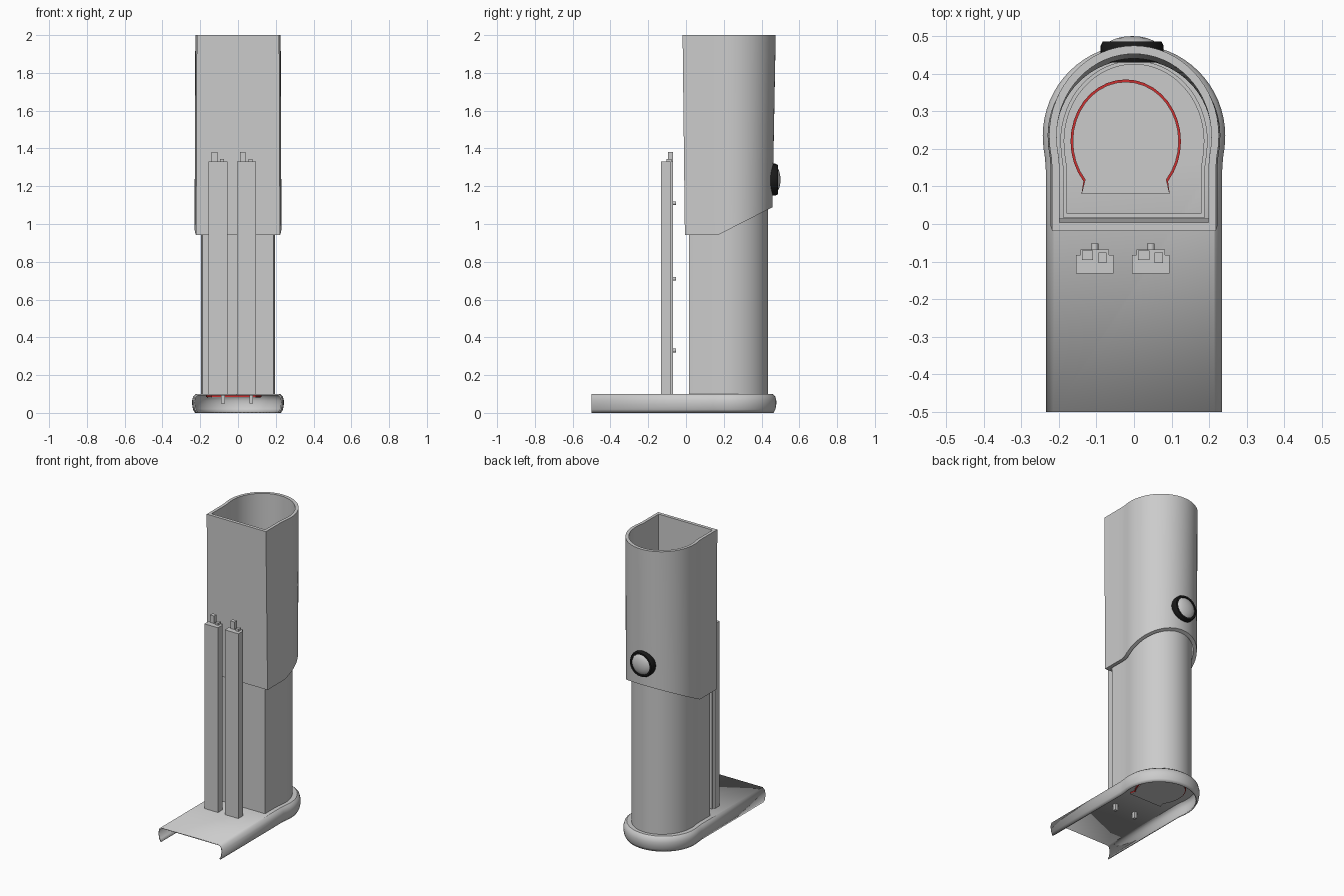
import bpy, bmesh, math

if "Cube" in bpy.data.objects:
    bpy.data.objects.remove(bpy.data.objects["Cube"])

def material(name, rgb):
    m = bpy.data.materials.new(name)
    m.diffuse_color = (*rgb, 1)
    m.use_nodes = True
    m.node_tree.nodes["Principled BSDF"].inputs["Base Color"].default_value = m.diffuse_color
    return m

def make(name, bm, mat=None, angle=35):
    bmesh.ops.recalc_face_normals(bm, faces=bm.faces[:])
    me = bpy.data.meshes.new(name)
    bm.to_mesh(me)
    bm.free()
    ob = bpy.data.objects.new(name, me)
    bpy.context.collection.objects.link(ob)
    if mat:
        me.materials.append(mat)
    bpy.ops.object.select_all(action='DESELECT')
    ob.select_set(True)
    bpy.context.view_layer.objects.active = ob
    bpy.ops.object.shade_smooth_by_angle(angle=math.radians(angle))
    return ob

def outline(w, front, rx, ry, cy, n=32):
    """Keyhole-like D: straight sides, slight flare, round back."""
    side = [(w, front), (w, cy - .09), (w * .75 + rx * .25, cy - .06), (w * .2 + rx * .8, cy - .03)]
    arc = [(rx * math.cos(math.pi * i / n), cy + ry * math.sin(math.pi * i / n)) for i in range(n + 1)]
    return side + arc + [(-x, y) for x, y in reversed(side)]

def loft(bm, rings, closed=True):
    rows = [[bm.verts.new(p) for p in r] for r in rings]
    for a, b in zip(rows, rows[1:]):
        n = len(a)
        for i in range(n if closed else n - 1):
            j = (i + 1) % n
            bm.faces.new((a[i], a[j], b[j], b[i]))
    return rows

def at(pts, z):
    return [(x, y, z(y) if callable(z) else z) for x, y in pts]

def box(bm, x0, x1, y0, y1, z0, z1):
    vs = bmesh.ops.create_cube(bm, size=1)['verts']
    for v in vs:
        v.co = ((x0 + x1) / 2 + v.co.x * (x1 - x0), (y0 + y1) / 2 + v.co.y * (y1 - y0),
                (z0 + z1) / 2 + v.co.z * (z1 - z0))

def lathe_y(name, prof, x, z, mat=None, closed=False):
    """Revolve (radius, y) profile around a y-axis line."""
    bm = bmesh.new()
    rings = [[(x + r * math.cos(t * math.tau / 40), y, z + r * math.sin(t * math.tau / 40))
              for t in range(40)] for r, y in prof]
    rows = loft(bm, rings)
    if closed:
        bm.faces.new(rows[0])
        bm.faces.new(rows[-1])
    return make(name, bm, mat)

# base: thin shell with bulging rim, open underneath and at the front end
bm = bmesh.new()
rings = []
for d, z in [(.015, 0), (.005, .018), (0, .045), (0, .065), (.006, .088), (.02, .1)]:
    rings.append(at(outline(.235 - d, -.5, .243 - d, .243 - d, .235), z))
rows = loft(bm, rings, closed=False)
bm.faces.new(rows[-1])
base = make("base_shell", bm)
sol = base.modifiers.new("thickness", 'SOLIDIFY')
sol.thickness = .008
sol.offset = -1

# lower column: hollow
bm = bmesh.new()
o = outline(.188, .016, .196, .215, .22)
i = outline(.178, .028, .186, .205, .22)
loft(bm, [at(o, .095), at(o, 1.2), at(i, 1.2), at(i, .095), at(o, .095)])
bmesh.ops.remove_doubles(bm, verts=bm.verts[:], dist=1e-5)
make("lower_column", bm)

# upper sleeve: hollow, bottom edge rising toward the back
def cut(y):
    return .942 + max(0, y - .17) * .51
bm = bmesh.new()
ob_, ot = outline(.222, -.006, .23, .222, .236), outline(.218, -.018, .226, .24, .235)
ib, it = outline(.198, .014, .206, .202, .236), outline(.198, .004, .206, .218, .235)
loft(bm, [at(ob_, cut), at(ot, 2), at(it, 2), at(ib, cut), at(ob_, cut)])
bmesh.ops.remove_doubles(bm, verts=bm.verts[:], dist=1e-5)
make("upper_sleeve", bm)

# horseshoe plug in the column floor, red seal with grey cover
red = material("red", (.6, .03, .03))
for name, s, z0, z1, mat in [("floor_seal", 1, .084, .106, red), ("floor_cover", .96, .08, .116, None)]:
    bm = bmesh.new()
    pts = [(-.14, .08), (.095, .08)] + [
        (-.022 + .147 * s * math.cos(math.radians(a)), .22 + .165 * s * math.sin(math.radians(a)))
        for a in range(-40, 221, 10)]
    rows = loft(bm, [at(pts, z0), at(pts, z1)])
    bm.faces.new(rows[0])
    bm.faces.new(rows[1])
    make(name, bm, mat)

# back button: black ring and domed cap
black = material("black", (.01, .01, .01))
lathe_y("button_ring", [(.078, .43), (.084, .445), (.084, .475), (.078, .486), (.066, .486), (.064, .43), (.078, .43)],
        -.005, 1.235, black)
dome = [(.065, .44), (.065, .482), (.055, .489), (.04, .495), (.02, .499), (.004, .5)]
lathe_y("button_cap", dome, -.005, 1.235, closed=True)

# two front rails with rods on top, bolts behind and pins below
for k, x0 in enumerate((-.155, -.005)):
    bm = bmesh.new()
    box(bm, x0, x0 + .1, -.132, -.082, .1, 1.33)
    box(bm, x0 + .012, x0 + .088, -.082, -.068, .1, 1.33)
    make(f"rail_{k}", bm)
    bm = bmesh.new()
    box(bm, x0 + .016, x0 + .046, -.096, -.07, 1.32, 1.38)
    box(bm, x0 + .06, x0 + .082, -.104, -.076, 1.32, 1.345)
    make(f"rail_rods_{k}", bm)
    bm = bmesh.new()
    box(bm, x0 + .065, x0 + .085, -.1, -.08, .05, .1)
    make(f"rail_pin_{k}", bm)
    for z in (.33, .71, 1.11):
        lathe_y(f"rail_bolt_{k}", [(.01, -.07), (.01, -.052)], x0 + .05, z, closed=True)
